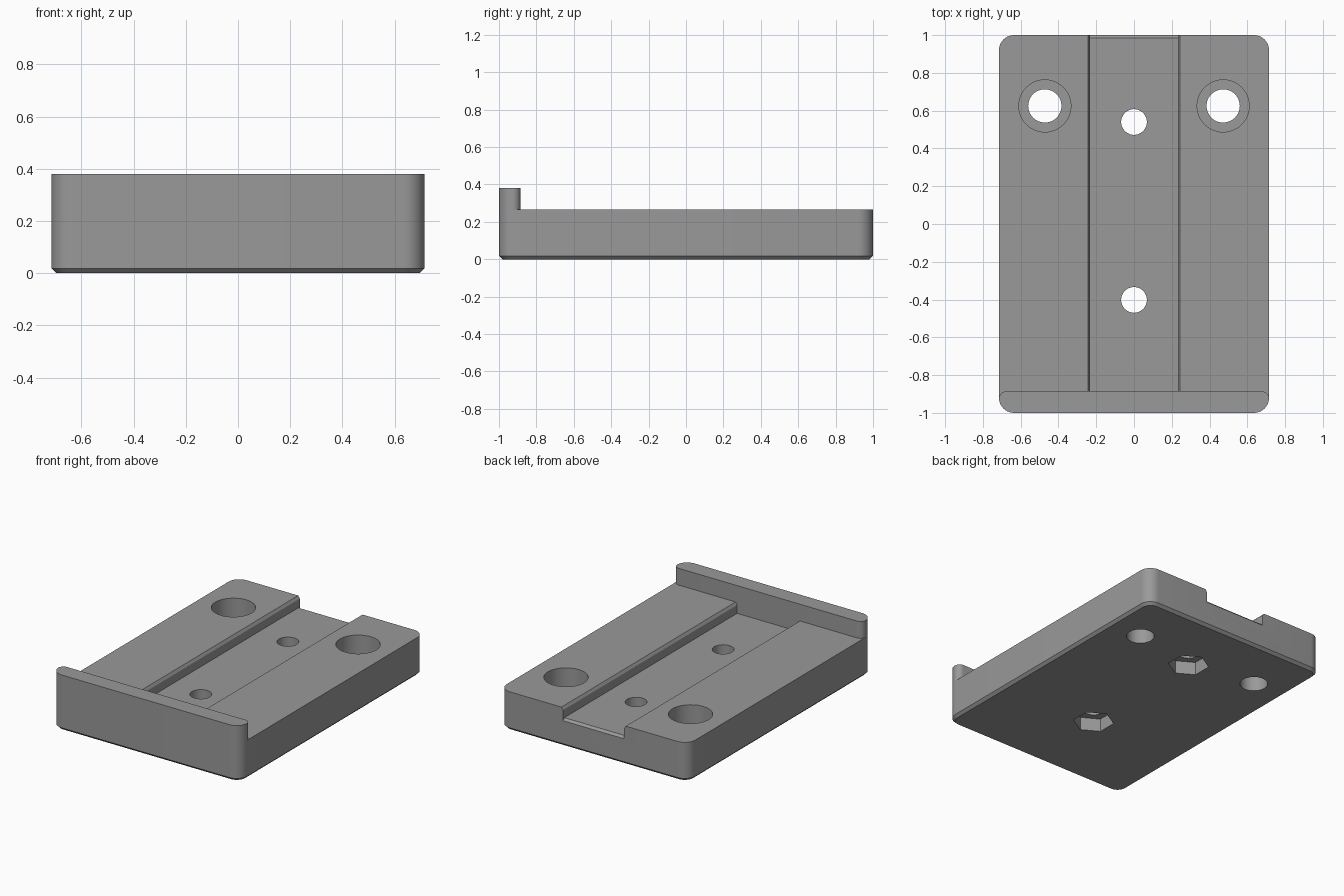
import bpy, bmesh, math
from mathutils import Vector

if "Cube" in bpy.data.objects:
    bpy.data.objects.remove(bpy.data.objects["Cube"])

W, L, TOP, LIP_TOP = 0.715, 1.0, 0.265, 0.38
LIP_Y, FLOOR = -0.885, 0.19


def arc(cx, cy, r, a0, a1, n=10):
    return [(cx + r * math.cos(math.radians(a0 + (a1 - a0) * i / n)),
             cy + r * math.sin(math.radians(a0 + (a1 - a0) * i / n))) for i in range(n + 1)]


def rounded_rect(w, l, r):
    return (arc(w - r, l - r, r, 0, 90) + arc(r - w, l - r, r, 90, 180) +
            arc(r - w, r - l, r, 180, 270) + arc(w - r, r - l, r, 270, 360))


def loft(name, rings):
    """Closed solid through matching rings of 3D points."""
    bm = bmesh.new()
    vs = [[bm.verts.new(p) for p in ring] for ring in rings]
    n = len(vs[0])
    for a, b in zip(vs, vs[1:]):
        for i in range(n):
            j = (i + 1) % n
            bm.faces.new((a[i], a[j], b[j], b[i]))
    bm.faces.new(vs[0][::-1])
    bm.faces.new(vs[-1])
    bmesh.ops.recalc_face_normals(bm, faces=bm.faces)
    me = bpy.data.meshes.new(name)
    bm.to_mesh(me)
    bm.free()
    ob = bpy.data.objects.new(name, me)
    bpy.context.collection.objects.link(ob)
    return ob


def prism(name, pts, z0, z1):
    return loft(name, [[(x, y, z) for x, y in pts] for z in (z0, z1)])


def cylinder(name, x, y, r, z0, z1, n=48, turn=0):
    return prism(name, arc(x, y, r, turn, turn + 360, n)[:-1], z0, z1)


# Plate with rounded corners and a chamfered bottom edge
c = 0.018
inner, outer = rounded_rect(W - c, L - c, 0.08 - c), rounded_rect(W, L, 0.08)
plate = loft("mounting_plate", [[(x, y, z) for x, y in o]
                                for o, z in ((inner, 0), (outer, c), (outer, LIP_TOP))])

# Space above the plate, leaving the front lip with rounded ends
r = 0.04
right = [(1, 1.2), (1, LIP_Y - r), (W, LIP_Y - r)] + arc(W - r, LIP_Y - r, r, 0, 90, 6)[1:]
cutters = [prism("lip_cutter", right + [(-x, y) for x, y in right[::-1]], TOP, 0.6)]

# Lengthwise channel with chamfered upper edges
half = [(0.232, FLOOR), (0.232, TOP - 0.018), (0.244, TOP), (0.244, TOP + 0.1)]
section = half + [(-x, z) for x, z in half[::-1]]
cutters.append(loft("channel_cutter", [[(x, y, z) for x, z in section] for y in (LIP_Y, 1.2)]))

# Chamfer at the open end of the channel floor
wedge = [(0.985, FLOOR), (1.05, FLOOR - 0.065), (1.05, FLOOR + 0.03), (0.985, FLOOR + 0.03)]
cutters.append(loft("channel_end_cutter", [[(x, y, z) for y, z in wedge] for x in (-0.232, 0.232)]))

# Counterbored mounting holes
for x in (-0.472, 0.472):
    cutters.append(cylinder("mount_hole_cutter", x, 0.625, 0.088, -0.1, 0.5))
    cutters.append(cylinder("counterbore_cutter", x, 0.625, 0.138, 0.10, 0.5))

# Screw holes in the channel with hexagonal nut pockets underneath
for y in (-0.402, 0.54):
    cutters.append(cylinder("screw_hole_cutter", 0, y, 0.068, -0.1, 0.5))
    cutters.append(cylinder("nut_pocket_cutter", 0, y, 0.13, -0.1, 0.09, 6, 30))

bpy.context.view_layer.objects.active = plate
plate.select_set(True)
for cut in cutters:
    m = plate.modifiers.new(cut.name, 'BOOLEAN')
    m.operation, m.solver, m.object = 'DIFFERENCE', 'EXACT', cut
    bpy.ops.object.modifier_apply(modifier=m.name)
    bpy.data.objects.remove(cut)

# Single grey material, smooth curves with sharp edges
grey = bpy.data.materials.new("mid_grey")
grey.diffuse_color = (0.32, 0.32, 0.32, 1)
grey.use_nodes = True
grey.node_tree.nodes["Principled BSDF"].inputs["Base Color"].default_value = grey.diffuse_color
plate.data.materials.clear()
plate.data.materials.append(grey)
bpy.ops.object.shade_smooth_by_angle(angle=math.radians(30))
